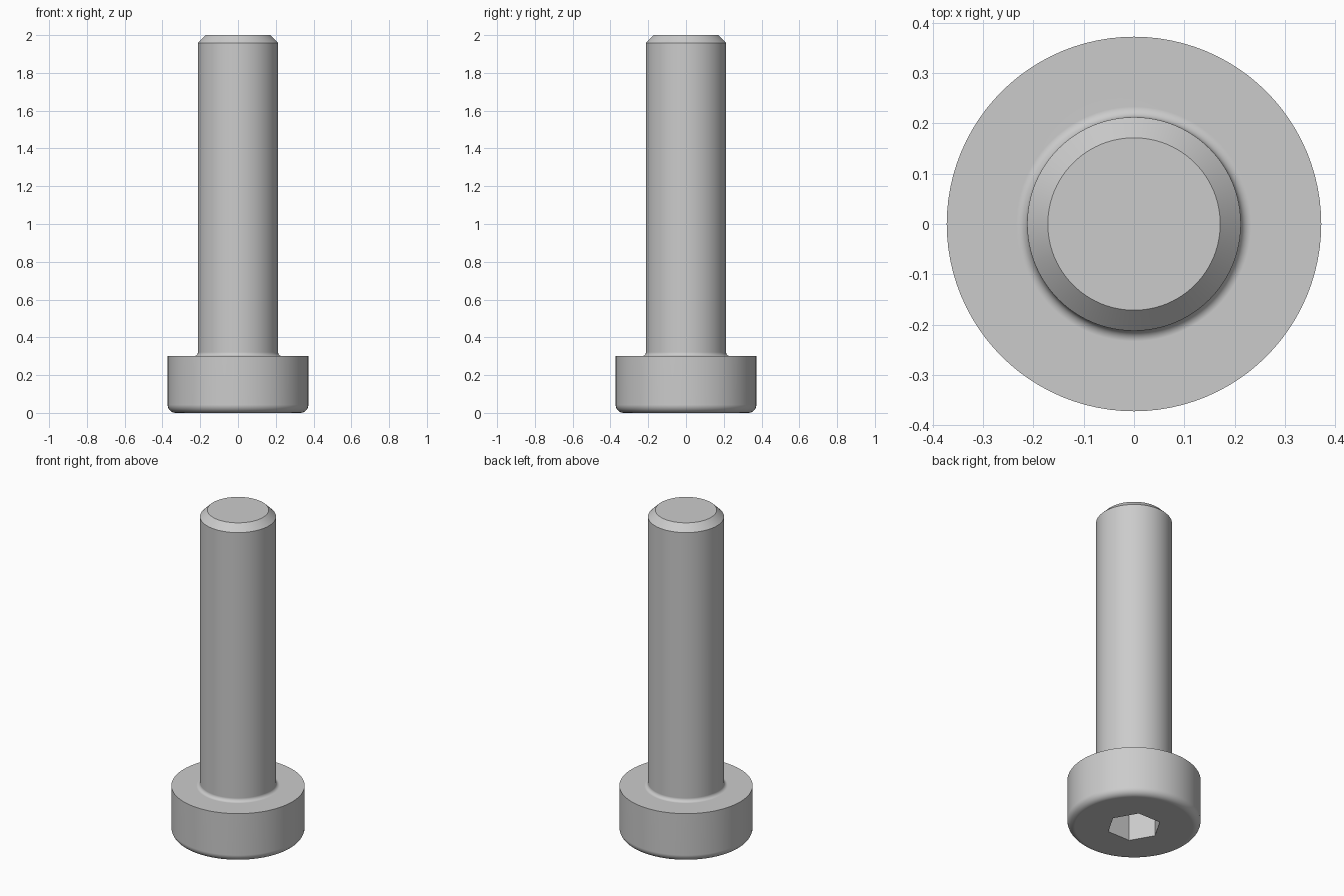
import bpy, bmesh
from math import sin, cos, pi, radians

cube = bpy.data.objects.get("Cube")
if cube:
    bpy.data.objects.remove(cube, do_unlink=True)

SEGMENTS = 96
SHANK_R, HEAD_R, HEAD_H = 0.2125, 0.3725, 0.3
EDGE_R, FILLET_R, CHAMFER = 0.043, 0.021, 0.041
SOCKET_R, SOCKET_DEPTH = 0.153, 0.24

steel = bpy.data.materials.new("steel grey")
steel.use_nodes = True
grey = (0.6, 0.6, 0.6, 1)
steel.diffuse_color = grey
steel.node_tree.nodes["Principled BSDF"].inputs["Base Color"].default_value = grey


def arc(cx, cz, r, start, end, steps=8):
    """Points of an arc in the profile plane, angles in degrees."""
    angles = [radians(start + (end - start) * i / steps) for i in range(steps + 1)]
    return [(cx + r * cos(a), cz + r * sin(a)) for a in angles]


def make_object(name, bm):
    mesh = bpy.data.meshes.new(name)
    bmesh.ops.recalc_face_normals(bm, faces=bm.faces)
    bm.to_mesh(mesh)
    bm.free()
    obj = bpy.data.objects.new(name, mesh)
    bpy.context.collection.objects.link(obj)
    mesh.materials.append(steel)
    return obj


def lathe(name, profile):
    """Closed solid of revolution with flat end caps."""
    bm = bmesh.new()
    rings = [[bm.verts.new((r * cos(2 * pi * i / SEGMENTS), r * sin(2 * pi * i / SEGMENTS), z))
              for i in range(SEGMENTS)] for r, z in profile]
    for low, high in zip(rings, rings[1:]):
        for i in range(SEGMENTS):
            j = (i + 1) % SEGMENTS
            bm.faces.new((low[i], low[j], high[j], high[i]))
    bm.faces.new(rings[0])
    bm.faces.new(rings[-1])
    return make_object(name, bm)


# Head with rounded lower edge, filleted shank, chamfered tip
profile = arc(HEAD_R - EDGE_R, EDGE_R, EDGE_R, -90, 0)
profile += [(HEAD_R, HEAD_H)]
profile += arc(SHANK_R + FILLET_R, HEAD_H + FILLET_R, FILLET_R, 270, 180)
profile += [(SHANK_R, 2 - CHAMFER), (SHANK_R - CHAMFER, 2)]
bolt = lathe("bolt", profile)

# Hexagonal socket cutter
bm = bmesh.new()
base = bm.faces.new([bm.verts.new((SOCKET_R * cos(i * pi / 3), SOCKET_R * sin(i * pi / 3), -0.1))
                     for i in range(6)])
top = bmesh.ops.extrude_face_region(bm, geom=[base])["geom"]
bmesh.ops.translate(bm, vec=(0, 0, SOCKET_DEPTH + 0.1),
                    verts=[v for v in top if isinstance(v, bmesh.types.BMVert)])
cutter = make_object("socket_cutter", bm)

# Cut the socket, then smooth the round surfaces
cut = bolt.modifiers.new("hex_socket", 'BOOLEAN')
cut.operation = 'DIFFERENCE'
cut.solver = 'EXACT'
cut.object = cutter
bpy.ops.object.select_all(action='DESELECT')
bolt.select_set(True)
bpy.context.view_layer.objects.active = bolt
bpy.ops.object.modifier_apply(modifier=cut.name)
bpy.data.objects.remove(cutter, do_unlink=True)
bpy.ops.object.shade_smooth_by_angle(angle=radians(30))
weighted = bolt.modifiers.new("flat_face_normals", 'WEIGHTED_NORMAL')
weighted.keep_sharp = True
